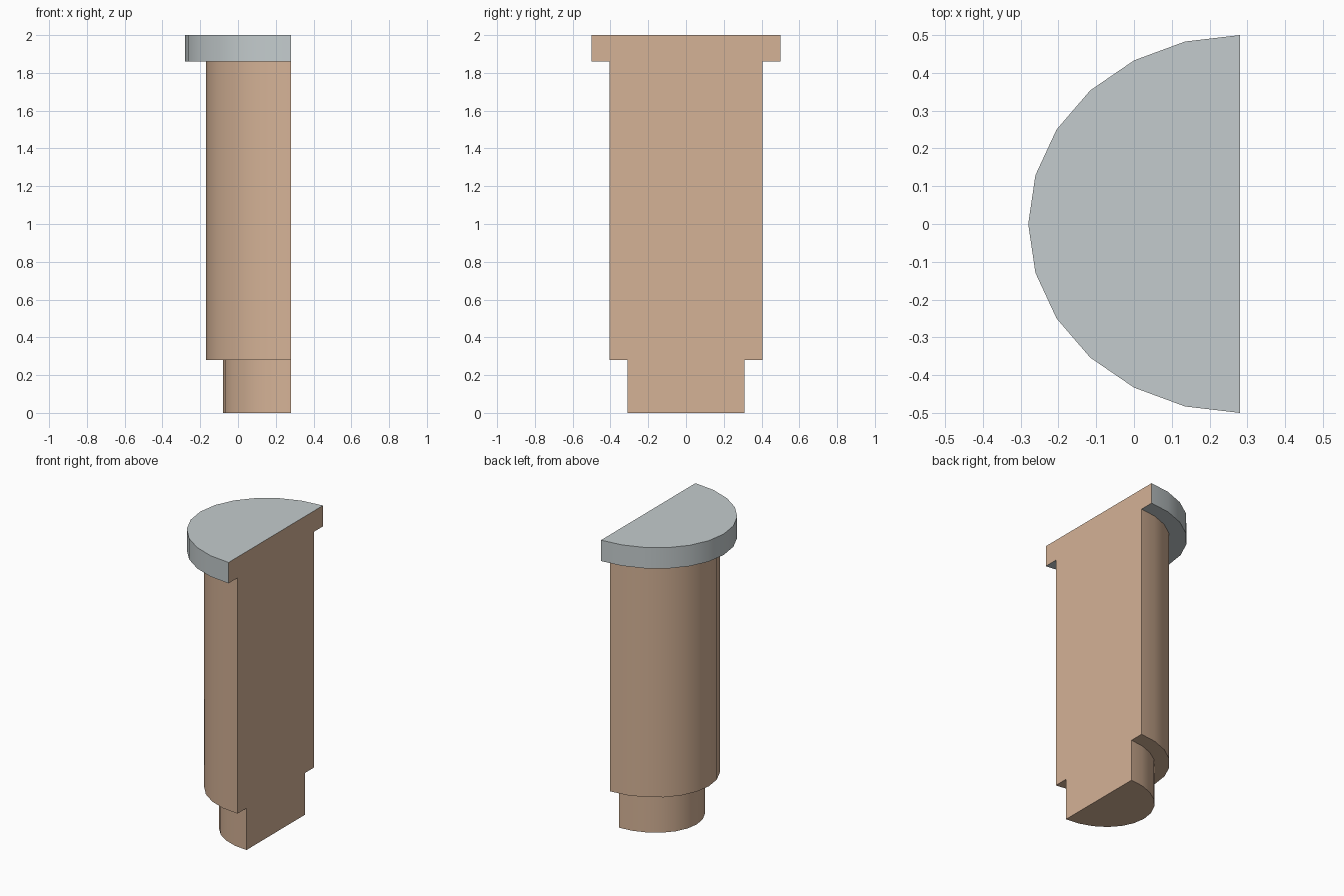
import bpy, bmesh
from math import sin, cos, pi, radians

if "Cube" in bpy.data.objects:
    bpy.data.objects.remove(bpy.data.objects["Cube"])

FLAT_X = 0.28   # plane of the flat cut face
SEGS = 12       # sides around each half ellipse


def material(name, color):
    m = bpy.data.materials.new(name)
    m.diffuse_color = (*color, 1)
    m.use_nodes = True
    m.node_tree.nodes["Principled BSDF"].inputs["Base Color"].default_value = m.diffuse_color
    return m


# Stepped half column: (z, depth in x, half width in y), from the floor up
levels = [
    (0.00, 0.36, 0.31), (0.28, 0.36, 0.31),      # foot
    (0.28, 0.45, 0.405), (1.86, 0.45, 0.405),    # shaft
    (1.86, 0.56, 0.50), (2.00, 0.56, 0.50),      # cap
]
CAP_START = 3   # bands from here up are grey

bm = bmesh.new()
rings = [[bm.verts.new((FLAT_X - rx * sin(pi * i / SEGS), ry * cos(pi * i / SEGS), z))
          for i in range(SEGS + 1)] for z, rx, ry in levels]

# Curved walls and step ledges
for k, (low, high) in enumerate(zip(rings, rings[1:])):
    for i in range(SEGS):
        f = bm.faces.new((low[i], low[i + 1], high[i + 1], high[i]))
        f.material_index = 1 if k >= CAP_START else 0

# Bottom and top
bm.faces.new(rings[0])
bm.faces.new(rings[-1]).material_index = 1

# Flat stepped face along the cut
bm.faces.new([r[0] for r in rings] + [r[-1] for r in reversed(rings)])

bmesh.ops.recalc_face_normals(bm, faces=bm.faces[:])
mesh = bpy.data.meshes.new("half_column")
bm.to_mesh(mesh)
bm.free()
mesh.materials.append(material("tan", (0.66, 0.445, 0.305)))
mesh.materials.append(material("pale_grey", (0.55, 0.60, 0.61)))

column = bpy.data.objects.new("half_column", mesh)
bpy.context.collection.objects.link(column)

# Smooth curve, crisp steps
bpy.context.view_layer.objects.active = column
column.select_set(True)
bpy.ops.object.shade_smooth_by_angle(angle=radians(30))
